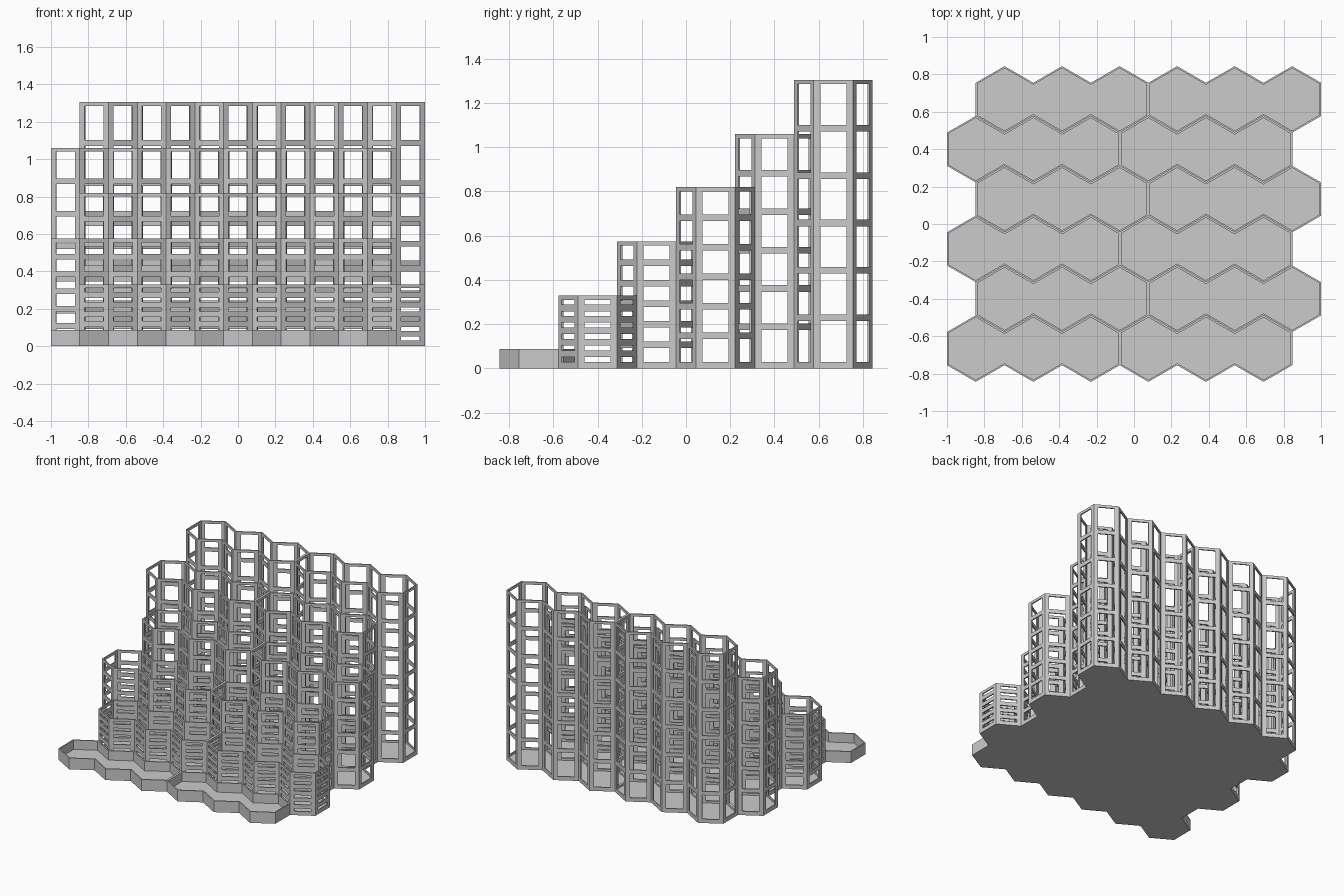
import bpy
import bmesh
import math
from mathutils import Vector

cube = bpy.data.objects.get("Cube")
if cube:
    bpy.data.objects.remove(cube)

HEX_W = 2 / 6.5                  # flat-to-flat width of one cell
HEX_R = HEX_W / math.sqrt(3)     # side length of one cell
WALL = 0.009
FLOOR = 0.015
SIDE_MARGIN = 0.03
GAP = 0.03
TOP_MARGIN = 0.02
WINDOWS = 6
HEIGHTS = [0.087, 0.33, 0.575, 0.82, 1.06, 1.305]

grey = bpy.data.materials.new("plain_grey")
grey.use_nodes = True
colour = (0.6, 0.6, 0.6, 1)
grey.diffuse_color = colour
grey.node_tree.nodes["Principled BSDF"].inputs["Base Color"].default_value = colour


def make_object(name, bm, location):
    mesh = bpy.data.meshes.new(name)
    bm.to_mesh(mesh)
    bm.free()
    mesh.materials.append(grey)
    obj = bpy.data.objects.new(name, mesh)
    obj.location = location
    bpy.context.collection.objects.link(obj)
    return obj


def cell_outline():
    """Counter-clockwise outline of three joined hexagonal cells."""
    lower = [Vector(((j - 3) * HEX_W / 2, -HEX_R if j % 2 else -HEX_R / 2, 0))
             for j in range(7)]
    upper = [Vector((p.x, -p.y, 0)) for p in reversed(lower)]
    return lower + upper


def make_floor(name, location):
    bm = bmesh.new()
    face = bm.faces.new([bm.verts.new(p) for p in cell_outline()])
    top = bmesh.ops.extrude_face_region(bm, geom=[face])
    verts = [g for g in top["geom"] if isinstance(g, bmesh.types.BMVert)]
    bmesh.ops.translate(bm, verts=verts, vec=(0, 0, FLOOR))
    bmesh.ops.recalc_face_normals(bm, faces=bm.faces)
    make_object(name, bm, location)


def make_walls(name, location, height):
    # Height levels: odd bands between levels hold the windows
    levels = [FLOOR]
    size = (height - GAP - TOP_MARGIN - (WINDOWS - 1) * GAP) / WINDOWS
    has_windows = size > 0
    if has_windows:
        for i in range(WINDOWS):
            z = GAP + i * (size + GAP)
            levels += [z, z + size]
    levels.append(height)

    # Each side is split into a post, a window bay and a post
    corners = cell_outline()
    ring = []
    for a, b in zip(corners, corners[1:] + corners[:1]):
        along = (b - a).normalized() * SIDE_MARGIN
        ring += [a, a + along, b - along]

    bm = bmesh.new()
    grid = [[bm.verts.new((p.x, p.y, z)) for p in ring] for z in levels]
    count = len(ring)
    for row in range(len(levels) - 1):
        for i in range(count):
            if has_windows and row % 2 and i % 3 == 1:
                continue
            k = (i + 1) % count
            bm.faces.new((grid[row][i], grid[row][k],
                          grid[row + 1][k], grid[row + 1][i]))
    obj = make_object(name, bm, location)
    thick = obj.modifiers.new("wall_thickness", "SOLIDIFY")
    thick.thickness = WALL
    thick.offset = -1
    thick.use_even_offset = True


# Six staggered rows of two bins, each row taller towards the back
for r, height in enumerate(HEIGHTS):
    y = (r - 2.5) * 1.5 * HEX_R
    shift = HEX_W / 4 * (1 if r % 2 else -1)
    for side, label in ((-1, "right"), (1, "left")):
        spot = (shift + side * 1.5 * HEX_W, y, 0)
        make_floor(f"bin_floor_row_{r + 1}_{label}", spot)
        make_walls(f"bin_walls_row_{r + 1}_{label}", spot, height)
